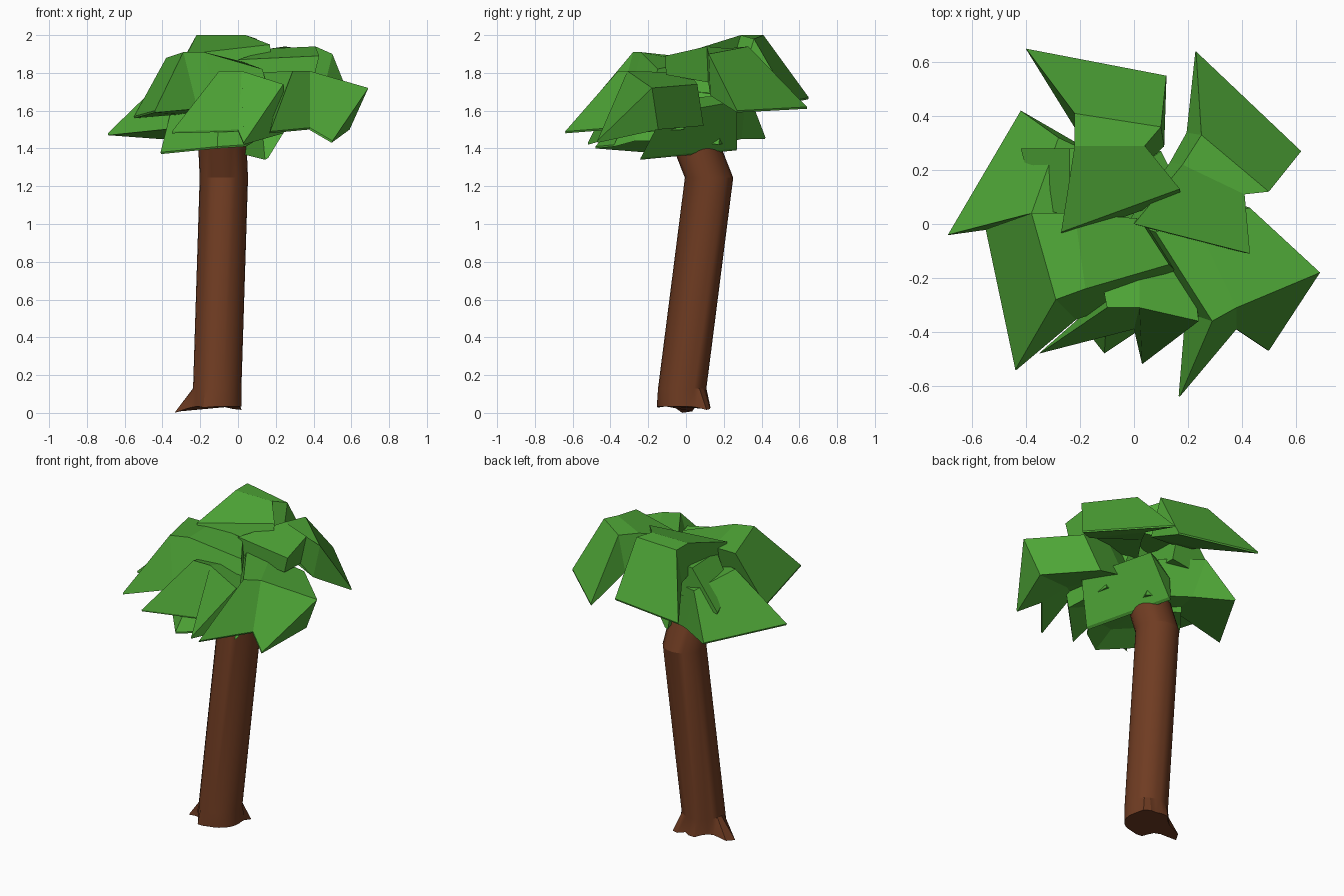
import bpy, bmesh
from math import sin, cos, pi, exp

if "Cube" in bpy.data.objects:
    bpy.data.objects.remove(bpy.data.objects["Cube"], do_unlink=True)


def make_material(name, colour):
    mat = bpy.data.materials.new(name)
    mat.use_nodes = True
    mat.diffuse_color = (*colour, 1)
    shader = mat.node_tree.nodes["Principled BSDF"]
    shader.inputs["Base Color"].default_value = (*colour, 1)
    shader.inputs["Roughness"].default_value = 0.9
    return mat


bark = make_material("bark_brown", (0.16, 0.045, 0.016))
foliage = make_material("leaf_green", (0.078, 0.385, 0.038))


def finish(name, bm, material):
    bmesh.ops.recalc_face_normals(bm, faces=bm.faces)
    mesh = bpy.data.meshes.new(name)
    bm.to_mesh(mesh)
    bm.free()
    mesh.materials.append(material)
    obj = bpy.data.objects.new(name, mesh)
    bpy.context.collection.objects.link(obj)
    return obj


def skin(bm, rows, closed):
    """Bridge neighbouring rows of vertices with quads."""
    count = len(rows[0])
    for low, high in zip(rows, rows[1:]):
        for i in range(count if closed else count - 1):
            j = (i + 1) % count
            bm.faces.new((low[i], low[j], high[j], high[i]))


def leaf(name, *rows, depths, lean=(0, 0)):
    """Bent wedge: rows run from the crown to the tip, each with its own depth.
    The underside is shifted sideways by lean times the depth."""
    bm = bmesh.new()
    top, under = [], []
    for row, depth in zip(rows, depths):
        top.append([bm.verts.new(p) for p in row])
        under.append([bm.verts.new((x + lean[0] * depth, y + lean[1] * depth, z - depth))
                      for x, y, z in row])
    skin(bm, top, False)
    skin(bm, under, False)
    for side in (0, -1):
        skin(bm, [[r[side] for r in top], [r[side] for r in under]], False)
        skin(bm, [top[side], under[side]], False)
    finish(name, bm, foliage)


# Trunk: leaning column with a kink under the crown and uneven roots
SIDES = 24
ROOTS = ((pi * 0.97, 0.11), (pi * 0.28, 0.06), (pi * 0.55, 0.03), (-pi * 0.65, 0.02))


def flare(angle):
    total = 0
    for direction, reach in ROOTS:
        offset = (angle - direction + pi) % (2 * pi) - pi
        total += reach * exp(-(offset / 0.28) ** 2)
    return total


bm = bmesh.new()
rings = []
for x, y, z, spread in ((-0.11, -0.02, 0.035, 1), (-0.11, -0.02, 0.13, 0),
                        (-0.075, 0.122, 1.245, 0), (-0.09, -0.01, 1.58, 0)):
    ring = []
    for i in range(SIDES):
        a = 2 * pi * i / SIDES
        extra = flare(a) * spread
        ring.append(bm.verts.new((x + (0.128 + extra) * cos(a),
                                  y + (0.128 + extra) * sin(a),
                                  z - min(extra * 0.35, 0.035))))
    rings.append(ring)
skin(bm, rings, True)
bm.faces.new(rings[0])
bm.faces.new(rings[-1])
trunk = finish("trunk", bm, bark)
bpy.context.view_layer.objects.active = trunk
trunk.select_set(True)
bpy.ops.object.shade_smooth_by_angle(angle=0.4)

# Upper leaves
leaf("back_leaf",
     [(-.27, -.03, 1.9), (.17, .13, 1.95)],
     [(-.22, .29, 2), (.04, .29, 2)],
     [(-.22, .41, 2), (.1, .36, 1.98)],
     [(-.4, .65, 1.67), (.12, .55, 1.65)],
     depths=(.09, .2, .24, .01), lean=(.05, -.3))
leaf("back_left_leaf",
     [(0, 0, 1.87), (.43, -.11, 1.89)],
     [(.18, .22, 1.93), (.41, .11, 1.94)],
     [(.25, .33, 1.94), (.5, .12, 1.9)],
     [(.23, .64, 1.62), (.62, .27, 1.6)],
     depths=(.1, .19, .22, .01), lean=(-.25, .04))
leaf("front_right_leaf",
     [(.02, .02, 1.86), (.13, -.15, 1.82)],
     [(-.22, .04, 1.88), (-.18, -.24, 1.91)],
     [(-.38, .04, 1.88), (-.29, -.28, 1.91)],
     [(-.55, -.02, 1.57), (-.44, -.54, 1.6)],
     depths=(.24, .3, .3, .01), lean=(.25, -.25))
leaf("upper_right_leaf",
     [(-.1, .02, 1.86), (-.1, .28, 1.86)],
     [(-.24, .03, 1.85), (-.24, .28, 1.84)],
     [(-.36, .06, 1.66), (-.42, .28, 1.6)],
     depths=(.2, .2, .01), lean=(.2, 0))

# Middle leaves, the front ones folded along their length
leaf("right_leaf",
     [(-.12, -.1, 1.72), (-.02, .2, 1.68)],
     [(-.38, .04, 1.78), (-.28, .32, 1.72)],
     [(-.69, -.04, 1.48), (-.42, .42, 1.46)],
     depths=(.26, .27, .01), lean=(.3, -.1))
leaf("front_leaf",
     [(-.15, -.05, 1.73), (.02, -.05, 1.73), (.2, -.05, 1.7)],
     [(-.1, -.31, 1.81), (.02, -.31, 1.81), (.24, -.36, 1.74)],
     [(-.35, -.48, 1.49), (0, -.39, 1.5), (.03, -.52, 1.43)],
     depths=(.2, .26, .01), lean=(0, .2))
leaf("front_left_leaf",
     [(.08, -.03, 1.8), (.22, .02, 1.8), (.43, .06, 1.74)],
     [(.29, -.36, 1.81), (.38, -.31, 1.81), (.69, -.18, 1.72)],
     [(.17, -.64, 1.49), (.38, -.39, 1.51), (.5, -.47, 1.44)],
     depths=(.22, .22, .01), lean=(-.45, .15))

# Drooping lower leaves tucked against the trunk
leaf("lower_left_leaf",
     [(.1, -.12, 1.66), (0, .2, 1.68)],
     [(.3, -.12, 1.58), (.1, .27, 1.65)],
     [(.16, -.24, 1.35), (-.04, .27, 1.4)],
     depths=(.1, .1, .01), lean=(-1.7, -.3))
leaf("lower_front_leaf",
     [(-.3, .08, 1.66), (-.1, -.04, 1.66), (.06, -.1, 1.66)],
     [(-.36, 0, 1.58), (-.1, -.32, 1.6), (.06, -.3, 1.6)],
     [(-.41, -.1, 1.38), (-.11, -.48, 1.41), (.04, -.38, 1.42)],
     depths=(.22, .16, .01), lean=(.2, .2))
